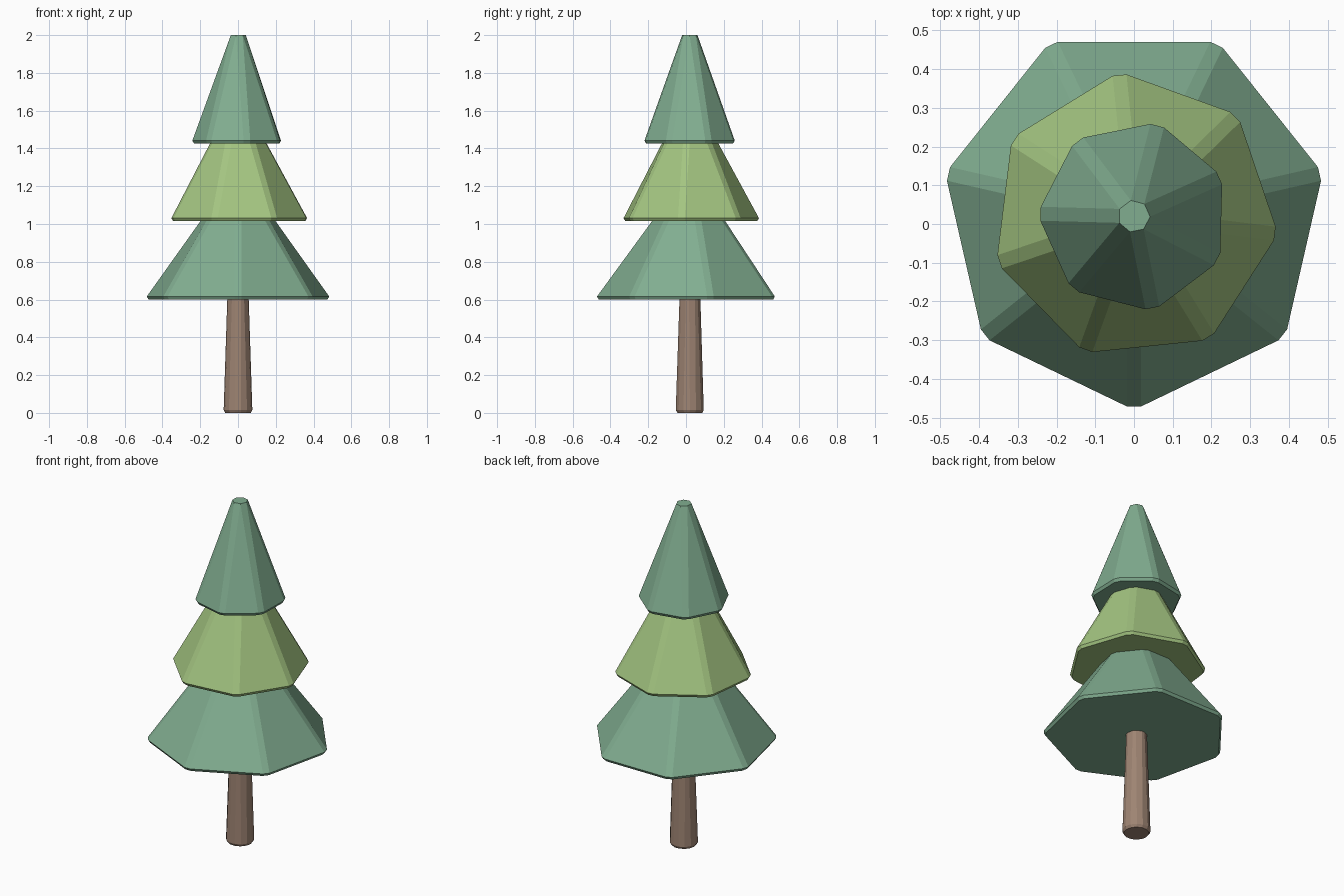
import bpy, bmesh
from math import cos, sin, pi, radians
from mathutils import Vector

if "Cube" in bpy.data.objects:
    bpy.data.objects.remove(bpy.data.objects["Cube"])

CY = 0.02      # tree axis lies slightly behind the origin
SIDES = 7
CUT = 0.02     # constant width cut from every corner


def material(name, rgb):
    m = bpy.data.materials.new(name)
    m.diffuse_color = (*rgb, 1)
    m.use_nodes = True
    m.node_tree.nodes["Principled BSDF"].inputs["Base Color"].default_value = m.diffuse_color
    return m


def ring(radius, z, turn, cut):
    """Heptagon with its corners cut off."""
    pts = [Vector((radius * cos(turn + 2 * pi * k / SIDES),
                   CY + radius * sin(turn + 2 * pi * k / SIDES), z))
           for k in range(SIDES)]
    out = []
    for k, p in enumerate(pts):
        for q in (pts[k - 1], pts[(k + 1) % SIDES]):
            out.append(p + (q - p).normalized() * cut)
    return out


def tapered(name, profile, angle, mat, cut=CUT):
    """Skin a stack of cut heptagons given as (radius, z)."""
    bm = bmesh.new()
    rings = [[bm.verts.new(p) for p in ring(r, z, radians(angle), cut)]
             for r, z in profile]
    n = SIDES * 2
    for a, b in zip(rings, rings[1:]):
        for i in range(n):
            j = (i + 1) % n
            bm.faces.new((a[i], a[j], b[j], b[i]))
    bm.faces.new(rings[0][::-1])
    bm.faces.new(rings[-1])
    bmesh.ops.remove_doubles(bm, verts=bm.verts, dist=0.0005)
    bmesh.ops.recalc_face_normals(bm, faces=bm.faces)
    me = bpy.data.meshes.new(name)
    bm.to_mesh(me)
    bm.free()
    me.materials.append(mat)
    ob = bpy.data.objects.new(name, me)
    bpy.context.collection.objects.link(ob)
    return ob


green = material("needle_green", (0.22, 0.42, 0.28))
lime = material("needle_lime", (0.37, 0.56, 0.22))
brown = material("bark", (0.34, 0.23, 0.17))

# Trunk
tapered("trunk", [(0.073, 0), (0.082, 0.015), (0.062, 0.61)], -90, brown, 0.018)

# Foliage tiers: base radius, base z, top radius, top z, rotation
for name, r0, z0, r1, z1, angle, mat in (
        ("lower_foliage", 0.50, 0.60, 0.205, 1.02, -90, green),
        ("middle_foliage", 0.375, 1.015, 0.157, 1.43, -7, lime),
        ("top_foliage", 0.25, 1.425, 0.0462, 2.0, 24.2, green)):
    tapered(name, [(r0 - 0.01, z0), (r0, z0 + 0.016), (r1, z1)], angle, mat)
